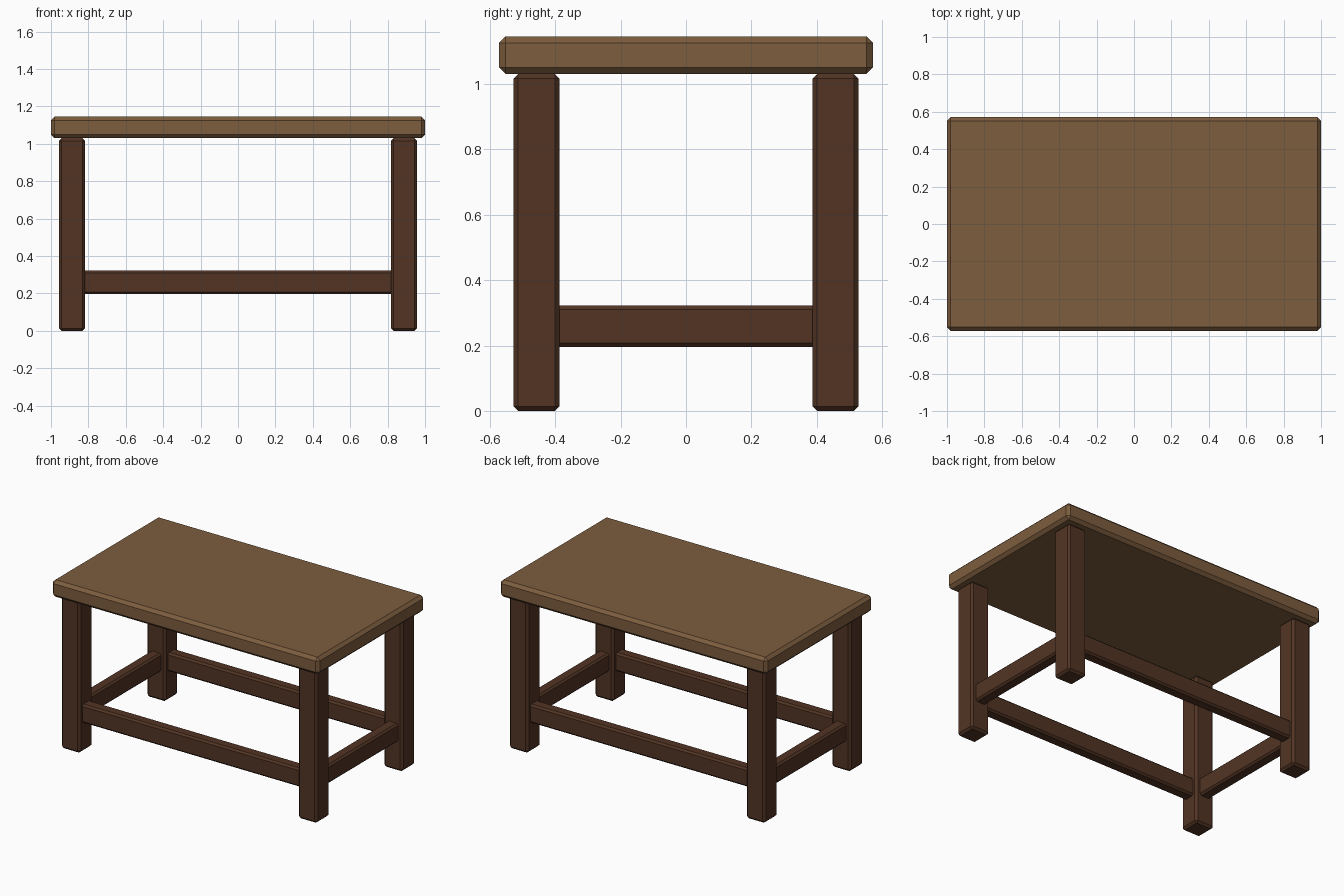
import bpy

if "Cube" in bpy.data.objects:
    bpy.data.objects.remove(bpy.data.objects["Cube"])


def material(name, rgb):
    m = bpy.data.materials.new(name)
    m.diffuse_color = (*rgb, 1)
    m.use_nodes = True
    m.node_tree.nodes["Principled BSDF"].inputs["Base Color"].default_value = m.diffuse_color
    return m


top_wood = material("light brown wood", (0.205, 0.109, 0.048))
frame_wood = material("dark brown wood", (0.084, 0.034, 0.017))


def beam(name, centre, size, bevel, mat):
    """Chamfered box."""
    bpy.ops.mesh.primitive_cube_add(size=1, location=centre)
    ob = bpy.context.object
    ob.name = name
    ob.scale = size
    bpy.ops.object.transform_apply(location=False, rotation=False, scale=True)
    mod = ob.modifiers.new("chamfer", 'BEVEL')
    mod.width = bevel
    mod.segments = 1
    ob.data.materials.append(mat)
    return ob


LEG_X, LEG_Y, LEG_W = 0.887, 0.457, 0.14
LEG_H, RAIL_Z = 1.03, 0.259

# Table top
beam("table_top", (0, 0, 1.0875), (2.0, 1.142, 0.115), 0.02, top_wood)

# Legs
for sx, side in ((-1, "left"), (1, "right")):
    for sy, end in ((-1, "front"), (1, "back")):
        beam(f"{end}_{side}_leg", (sx * LEG_X, sy * LEG_Y, LEG_H / 2),
             (LEG_W, LEG_W, LEG_H), 0.014, frame_wood)

# Stretcher rails between the legs
for s, end, side in ((-1, "front", "left"), (1, "back", "right")):
    beam(f"{end}_rail", (0, s * LEG_Y, RAIL_Z),
         (2 * LEG_X - LEG_W + 0.03, 0.08, 0.126), 0.012, frame_wood)
    beam(f"{side}_rail", (s * LEG_X, 0, RAIL_Z),
         (0.08, 2 * LEG_Y - LEG_W + 0.03, 0.126), 0.012, frame_wood)
